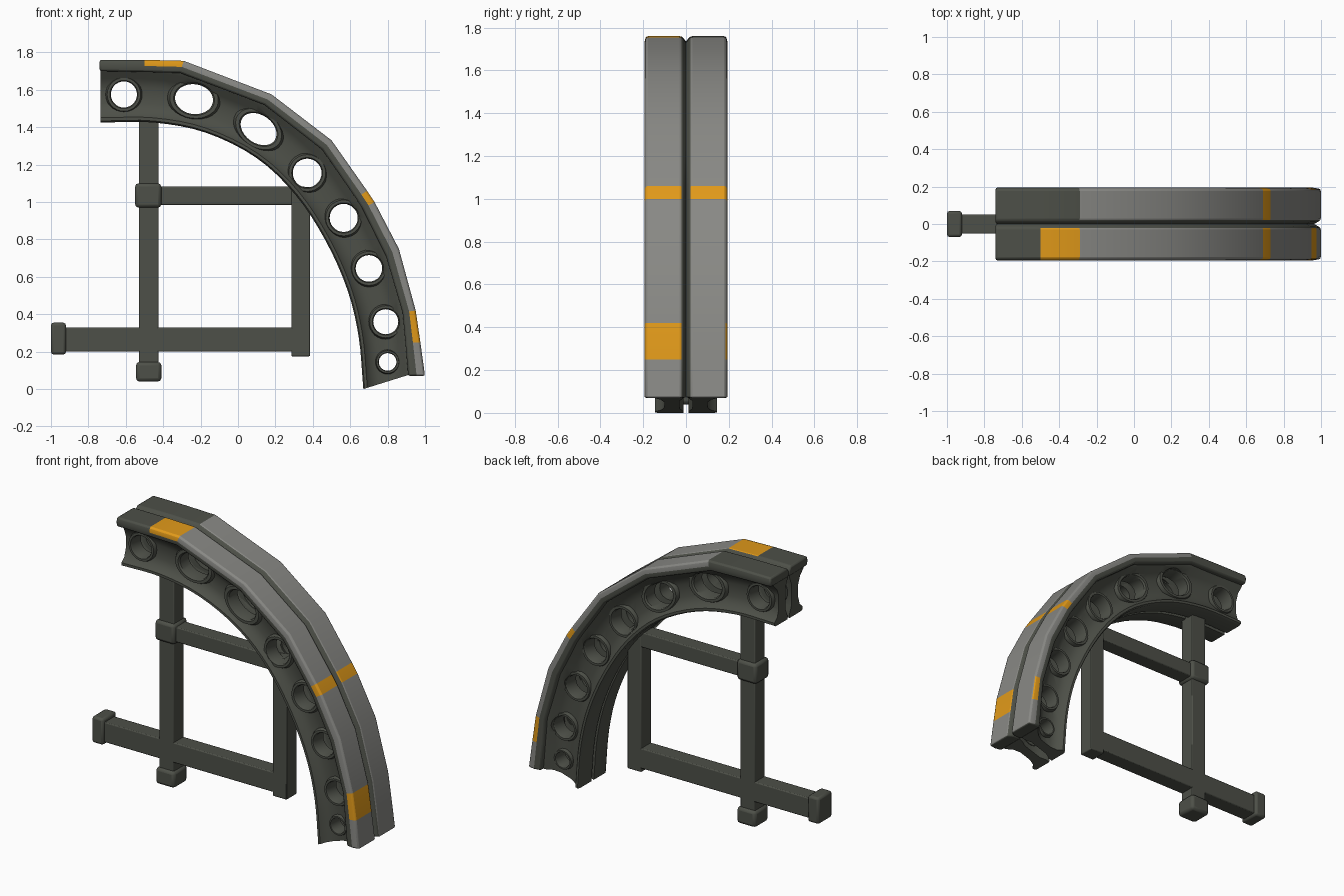
import bpy, bmesh, math
from mathutils import Vector, Matrix

if "Cube" in bpy.data.objects:
    bpy.data.objects.remove(bpy.data.objects["Cube"], do_unlink=True)


def material(name, rgb):
    mat = bpy.data.materials.new(name)
    mat.use_nodes = True
    mat.diffuse_color = (*rgb, 1)
    mat.node_tree.nodes["Principled BSDF"].inputs["Base Color"].default_value = (*rgb, 1)
    return mat


dark = material("dark_olive_grey", (0.075, 0.08, 0.065))
grey = material("light_grey", (0.25, 0.25, 0.235))
orange = material("orange", (0.75, 0.32, 0.01))
PALETTE = [dark, grey, orange]
D, G, O = range(3)


def finish(name, bm, bevel=0.0, segments=2):
    bmesh.ops.recalc_face_normals(bm, faces=bm.faces[:])
    mesh = bpy.data.meshes.new(name)
    bm.to_mesh(mesh)
    bm.free()
    obj = bpy.data.objects.new(name, mesh)
    bpy.context.collection.objects.link(obj)
    for mat in PALETTE:
        mesh.materials.append(mat)
    if bevel:
        mod = obj.modifiers.new("bevel", "BEVEL")
        mod.width, mod.segments = bevel, segments
        mod.limit_method, mod.angle_limit = "ANGLE", math.radians(40)
    return obj


def smooth(obj):
    bpy.ops.object.select_all(action="DESELECT")
    obj.select_set(True)
    bpy.context.view_layer.objects.active = obj
    bpy.ops.object.shade_smooth_by_angle(angle=math.radians(35))


def loft(inner, outer, section, side, paint=None):
    """Sweep a (y, fraction) section between an inner and an outer rail."""
    bm = bmesh.new()
    rings = []
    for a, b in zip(inner, outer):
        ring = []
        for y, t in section:
            p = Vector(a).lerp(Vector(b), t)
            ring.append(bm.verts.new((p.x, y * side, p.y)))
        rings.append(ring)
    n = len(section)
    for i in range(len(rings) - 1):
        for j in range(n):
            k = (j + 1) % n
            face = bm.faces.new((rings[i][j], rings[i][k], rings[i + 1][k], rings[i + 1][j]))
            if paint:
                face.material_index = paint(i, j)
    bm.faces.new(rings[0])
    bm.faces.new(rings[-1])
    return bm


def curve(points, steps=4):
    """Catmull-Rom resampling of a rail."""
    pts = [Vector(p) for p in points]
    pts = [2 * pts[0] - pts[1]] + pts + [2 * pts[-1] - pts[-2]]
    out = []
    for a, b, c, d in zip(pts, pts[1:], pts[2:], pts[3:]):
        for s in range(steps):
            t = s / steps
            out.append((2 * b + (c - a) * t + (2 * a - 5 * b + 4 * c - d) * t * t
                        + (3 * b - a - 3 * c + d) * t ** 3) / 2)
    return out + [pts[-2]]


# Outer rail, inner rail, front and back colour of the face that follows
CAP = [
    ((-.74, 1.76), (-.74, 1.70), D, D),
    ((-.5, 1.76), (-.5, 1.695), O, D),
    ((-.29, 1.755), (-.31, 1.69), G, G),
    ((.18, 1.575), (.14, 1.52), G, G),
    ((.5, 1.33), (.45, 1.28), G, G),
    ((.69, 1.06), (.63, 1.02), O, O),
    ((.73, 1.0), (.665, .965), G, G),
    ((.86, .75), (.79, .715), G, G),
    ((.95, .42), (.88, .41), O, G),
    ((.975, .25), (.895, .25), G, G),
    ((1.0, .07), (.91, .07), G, G),
]
CAP_SECTION = [(0, 0), (0, .6), (.02, 1), (.187, 1), (.195, .5), (.187, 0)]
SIDE_STRIPE = 8

WEB_INNER = [(-.735, 1.425), (-.45, 1.425), (-.17, 1.37), (.1, 1.235), (.31, 1.035),
             (.47, .79), (.585, .53), (.645, .28), (.67, 0)]
WEB_OUTER = [(-.735, 1.71), (-.45, 1.705), (-.2, 1.655), (.2, 1.485), (.45, 1.28),
             (.65, 1.0), (.79, .715), (.875, .41), (.91, .075)]
WEB_SECTION = [(.012, 0), (.13, 0), (.145, .03), (.145, .09), (.115, .18), (.1, .35),
               (.1, .65), (.118, .82), (.155, .95), (.165, 1.04), (.012, 1.04),
               (.012, .9), (.03, .75), (.03, .25), (.012, .1)]

# Lightening holes: x, z, half length, half width, tilt in degrees
HOLES = [(-.61, 1.575, .07, .07, 0), (-.235, 1.55, .102, .08, 8), (.11, 1.39, .105, .075, 35),
         (.37, 1.155, .077, .077, 0), (.565, .915, .075, .075, 0), (.70, .645, .071, .071, 0),
         (.79, .36, .067, .067, 0), (.80, .145, .047, .047, 0)]


def hole_frame(hole):
    x, z, _, _, tilt = hole
    return Matrix.Translation((x, 0, z)) @ Matrix.Rotation(math.radians(tilt), 4, "Y")


def lathe(bm, hole, profile, sides=28):
    """Close a (scale, y) profile around the axis of an oval hole."""
    frame = hole_frame(hole)
    rings = []
    for i in range(sides):
        a = math.tau * i / sides
        rings.append([bm.verts.new(frame @ Vector((hole[2] * s * math.cos(a), y,
                                                   hole[3] * s * math.sin(a))))
                      for s, y in profile])
    n = len(profile)
    for i in range(sides):
        p, q = rings[i], rings[(i + 1) % sides]
        for j in range(n):
            k = (j + 1) % n
            bm.faces.new((p[j], p[k], q[k], q[j]))


def cutter():
    bm = bmesh.new()
    for hole in HOLES:
        size = Matrix.Diagonal((hole[2] * 1.1, hole[3] * 1.1, 1, 1))
        turn = Matrix.Rotation(math.pi / 2, 4, "X")
        bmesh.ops.create_cone(bm, cap_ends=True, segments=28, radius1=1, radius2=1, depth=1,
                              matrix=hole_frame(hole) @ turn @ size)
    obj = finish("hole_cutter", bm)
    obj.hide_render = True
    return obj


holes = cutter()
for label, side in (("front", -1), ("back", 1)):
    # Outer running band with painted patches
    def paint(i, j):
        if j not in (2, 3):
            return D
        if i == SIDE_STRIPE and j == 3:
            return O
        return CAP[i][2 if side < 0 else 3]

    band = finish(label + "_outer_band",
                  loft([c[1] for c in CAP], [c[0] for c in CAP], CAP_SECTION, side, paint), .01)
    smooth(band)

    # Curved web with round openings
    web = finish(label + "_web", loft(curve(WEB_INNER), curve(WEB_OUTER), WEB_SECTION, side))
    cut = web.modifiers.new("openings", "BOOLEAN")
    cut.object, cut.operation, cut.solver = holes, "DIFFERENCE", "EXACT"
    smooth(web)
    bpy.ops.object.modifier_apply(modifier=cut.name)
    smooth(web)

    # Raised collars lining the openings
    bm = bmesh.new()
    for hole in HOLES:
        lathe(bm, hole, [(1, side * .025), (1, side * .112), (1.08, side * .122),
                         (1.28, side * .122), (1.4, side * .1), (1.4, side * .025)])
    smooth(finish(label + "_hole_collars", bm))
bpy.data.objects.remove(holes, do_unlink=True)


def block(name, x0, x1, z0, z1, half_depth, bevel):
    bm = bmesh.new()
    size = Matrix.Diagonal((x1 - x0, half_depth * 2, z1 - z0, 1))
    place = Matrix.Translation(((x0 + x1) / 2, 0, (z0 + z1) / 2))
    bmesh.ops.create_cube(bm, size=1, matrix=place @ size)
    smooth(finish(name, bm, bevel))


# Supporting frame
block("main_post", -.53, -.425, .06, 1.47, .052, .006)
block("inner_post", .285, .385, .175, 1.08, .052, .006)
block("lower_beam", -.95, .37, .20, .33, .052, .006)
block("upper_beam", -.45, .36, .985, 1.082, .05, .006)
block("beam_end_cap", -1.0, -.92, .185, .355, .07, .014)
block("post_joint", -.55, -.41, .97, 1.1, .07, .018)
block("post_foot", -.545, -.41, .04, .145, .07, .018)
